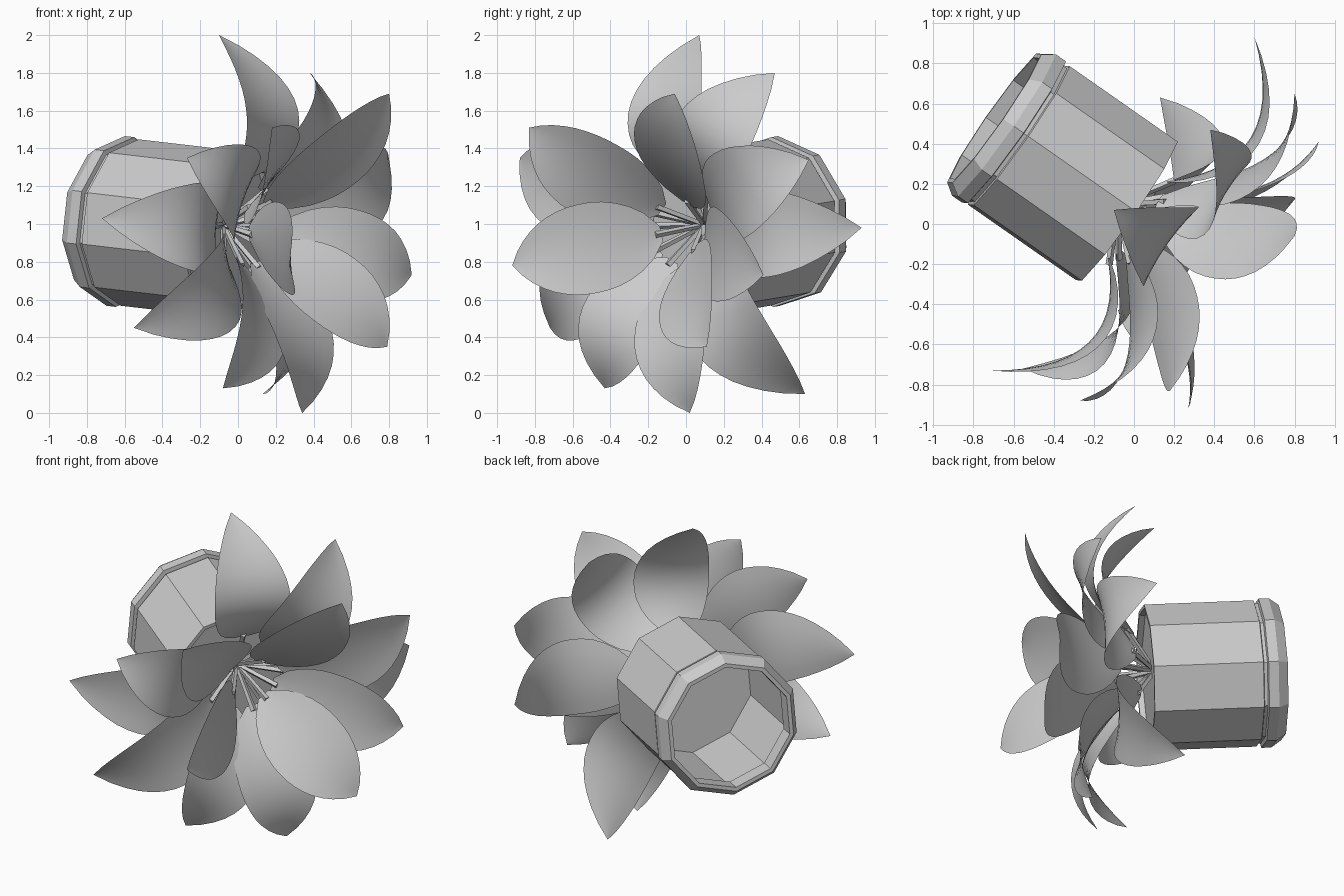
import bpy, math
from mathutils import Vector

if "Cube" in bpy.data.objects:
    bpy.data.objects.remove(bpy.data.objects["Cube"])

gray = bpy.data.materials.new("plain_gray")
gray.diffuse_color = (0.6, 0.6, 0.6, 1)
gray.use_nodes = True
gray.node_tree.nodes["Principled BSDF"].inputs["Base Color"].default_value = gray.diffuse_color

# Frame of the pot: forward points out of its closed end
forward = Vector((0.816, -0.57, -0.095)).normalized()
side = Vector((-0.573, -0.82, 0)).normalized()
up = side.cross(forward).normalized()
if up.z < 0:
    up = -up
pot_end = Vector((-0.035, 0.065, 0.945))
hub = pot_end - forward * 0.06 + up * 0.045      # where all stems meet


def add_mesh(name, verts, faces, smooth=False):
    mesh = bpy.data.meshes.new(name)
    mesh.from_pydata(verts, [], faces)
    mesh.materials.append(gray)
    for p in mesh.polygons:
        p.use_smooth = smooth
    obj = bpy.data.objects.new(name, mesh)
    bpy.context.collection.objects.link(obj)
    return obj


def loft(name, rings):
    """Skin closed rings that all have the same number of points, with caps."""
    n = len(rings[0])
    verts = [v for r in rings for v in r]
    faces = [(i * n + j, i * n + (j + 1) % n, (i + 1) * n + (j + 1) % n, (i + 1) * n + j)
             for i in range(len(rings) - 1) for j in range(n)]
    faces.append(tuple(reversed(range(n))))
    faces.append(tuple(range((len(rings) - 1) * n, len(rings) * n)))
    return add_mesh(name, verts, faces)


# Ten-sided hollow pot: (radius, distance back from the closed end)
profile = [(0.415, 0.035), (0.42, 0), (0.443, 0), (0.443, 0.66), (0.425, 0.665),
           (0.425, 0.685), (0.452, 0.69), (0.452, 0.75), (0.41, 0.81), (0.385, 0.81),
           (0.385, 0.70), (0.415, 0.69), (0.415, 0.045)]
angles = [math.radians(93 + 36 * k) for k in range(10)]
loft("pot", [[pot_end - forward * back + side * r * math.cos(a) + up * r * math.sin(a)
              for a in angles] for r, back in profile])

# Petals: half widths from the rounded base to the pointed tip
widths = [0.04, 0.125, 0.175, 0.207, 0.228, 0.238, 0.24, 0.237, 0.227,
          0.21, 0.187, 0.155, 0.115, 0.065, 0.0]


def petal(tip):
    """Arched leaf-shaped sheet pointing at the tip, with its stem."""
    tip = Vector(tip)
    reach = tip - hub
    ahead = reach.dot(forward)
    base = hub + (reach.normalized() + forward * 0.5).normalized() * 0.27
    across = reach.cross(forward).normalized()
    # backswept petals arch more than the forward ones
    arch = 0.5 - 0.3 * min(1, max(0, (ahead - 0.15) / 0.55))
    control = (base + tip) / 2 + forward * arch
    verts, faces = [], []
    cols, rows = 7, len(widths)
    for i, w in enumerate(widths):
        s = i / (rows - 1)
        mid = base * (1 - s) ** 2 + control * 2 * s * (1 - s) + tip * s * s
        tangent = ((control - base) * (1 - s) + (tip - control) * s).normalized()
        normal = across.cross(tangent).normalized()
        if normal.dot(forward) < 0:
            normal = -normal
        for j in range(cols):
            u = 2 * j / (cols - 1) - 1
            verts.append(mid + across * w * u + normal * 0.1 * w * u * u)
    for i in range(rows - 1):
        for j in range(cols - 1):
            a = i * cols + j
            faces.append((a, a + 1, a + cols + 1, a + cols))
    add_mesh("petal", verts, faces, smooth=True)

    # Thin square stem
    end = base + (control - base) * 0.06
    y = across.cross((end - hub).normalized()).normalized()
    loft("stem", [[p + across * r * cx + y * r * cy
                   for cx, cy in ((1, 0), (0, 1), (-1, 0), (0, -1))]
                  for p, r in ((hub, 0.014), (end, 0.018))])


for tip in [(-0.10, 0.07, 2.0), (0.38, 0.47, 1.80), (0.80, -0.06, 1.69),
            (0.80, 0.65, 1.34), (0.60, 0.93, 0.98), (0.92, 0.41, 0.73),
            (0.79, 0.11, 0.35), (0.34, 0.02, 0.0), (0.13, 0.63, 0.10),
            (-0.08, -0.43, 0.13), (-0.55, -0.72, 0.45), (-0.72, -0.73, 1.03),
            (-0.27, -0.88, 1.35), (0.18, -0.83, 1.51), (0.27, -0.92, 0.78)]:
    petal(tip)
